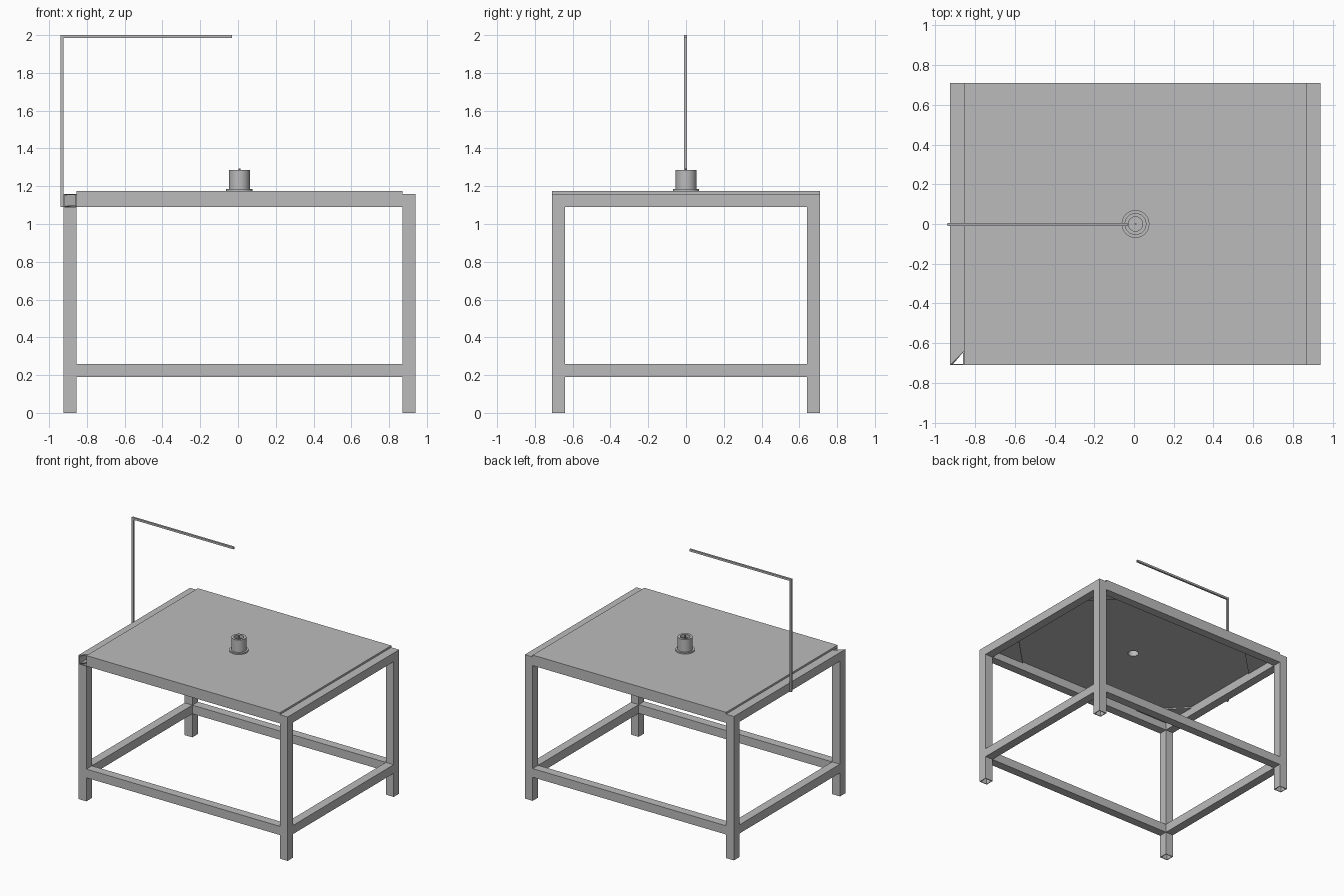
import bpy, bmesh, math
from mathutils import Matrix, Vector

cube = bpy.data.objects.get("Cube")
if cube:
    bpy.data.objects.remove(cube, do_unlink=True)

steel = bpy.data.materials.new("plain grey steel")
steel.use_nodes = True
grey = (0.5, 0.5, 0.5, 1)
steel.diffuse_color = grey
steel.node_tree.nodes["Principled BSDF"].inputs["Base Color"].default_value = grey

# Frame limits: outer and inner edges of the square tubes
XL, XR, Y, T = -0.925, 0.94, 0.71, 0.07
IL, IR, IY = XL + T, XR - T, Y - T
CX = (XL + XR) / 2
FRAME_BOTTOM, FRAME_TOP, PLATE_TOP = 1.09, 1.16, 1.175
WALL = 0.006


def finish(name, bm):
    bmesh.ops.recalc_face_normals(bm, faces=bm.faces)
    mesh = bpy.data.meshes.new(name)
    bm.to_mesh(mesh)
    bm.free()
    mesh.materials.append(steel)
    obj = bpy.data.objects.new(name, mesh)
    bpy.context.collection.objects.link(obj)
    return obj


def prism(name, outline, z0, z1, open_sides=(), caps=True):
    """Upright prism; open sides or missing caps turn it into a hollow tube."""
    bm = bmesh.new()
    low = [bm.verts.new((x, y, z0)) for x, y in outline]
    high = [bm.verts.new((x, y, z1)) for x, y in outline]
    n = len(outline)
    for i in range(n):
        j = (i + 1) % n
        if i not in open_sides:
            bm.faces.new((low[i], low[j], high[j], high[i]))
    if caps:
        bm.faces.new(low[::-1])
        bm.faces.new(high)
    obj = finish(name, bm)
    if open_sides or not caps:
        shell = obj.modifiers.new("tube wall", 'SOLIDIFY')
        shell.thickness = WALL
        shell.offset = -1
        shell.use_even_offset = True
    return obj


def rect(x0, x1, y0, y1):
    return [(x0, y0), (x1, y0), (x1, y1), (x0, y1)]


def lathe(name, profile, segments=32):
    bm = bmesh.new()
    verts = [bm.verts.new((r, 0, z)) for r, z in profile]
    edges = [bm.edges.new(pair) for pair in zip(verts, verts[1:])]
    bmesh.ops.spin(bm, geom=verts + edges, cent=(0, 0, 0), axis=(0, 0, 1),
                   angle=math.tau, steps=segments)
    bmesh.ops.remove_doubles(bm, verts=bm.verts, dist=0.0001)
    bmesh.ops.translate(bm, verts=bm.verts, vec=(CX, 0, 0))
    obj = finish(name, bm)
    bpy.ops.object.select_all(action='DESELECT')
    obj.select_set(True)
    bpy.context.view_layer.objects.active = obj
    bpy.ops.object.shade_smooth_by_angle(angle=math.radians(35))
    return obj


# Legs (open tubes) and corner gussets
G = 0.3
for side, x0, ix, sx in (("right", XL, IL, 1), ("left", IR, IR, -1)):
    for end, sy in (("front", -1), ("back", 1)):
        y0, y1 = sorted((sy * IY, sy * Y))
        prism(f"{end}_{side}_leg", rect(x0, x0 + T, y0, y1), 0, FRAME_BOTTOM, caps=False)
        prism(f"{end}_{side}_gusset",
              [(ix, sy * IY), (ix + sx * G, sy * IY), (ix, sy * (IY - G))],
              FRAME_TOP - 0.01, FRAME_TOP)

# Lower rails
for name, r in (("front", rect(IL, IR, -Y, -IY)), ("back", rect(IL, IR, IY, Y)),
                ("right", rect(XL, IL, -IY, IY)), ("left", rect(IR, XR, -IY, IY))):
    prism(f"lower_{name}_rail", r, 0.19, 0.26)

# Mitred top rails; the front right corner is left open
prism("top_front_rail", [(IL, -Y), (XR, -Y), (IR, -IY), (IL, -IY)],
      FRAME_BOTTOM, FRAME_TOP, open_sides=(3,))
prism("top_right_rail", [(XL, -Y), (IL, -IY), (IL, IY), (XL, Y)],
      FRAME_BOTTOM, FRAME_TOP, open_sides=(0,))
prism("top_back_rail", [(IL, IY), (IR, IY), (XR, Y), (XL, Y)], FRAME_BOTTOM, FRAME_TOP)
prism("top_left_rail", [(IR, -IY), (XR, -Y), (XR, Y), (IR, IY)], FRAME_BOTTOM, FRAME_TOP)

# Table plate with a round centre hole
bm = bmesh.new()
loops = [[(x, y) for x, y in rect(IL, IR, -Y, Y)],
         [(CX + 0.04 * math.cos(a * math.tau / 32), 0.04 * math.sin(a * math.tau / 32))
          for a in range(32)]]
for loop in loops:
    vs = [bm.verts.new((x, y, FRAME_TOP)) for x, y in loop]
    for a, b in zip(vs, vs[1:] + vs[:1]):
        bm.edges.new((a, b))
bmesh.ops.triangle_fill(bm, edges=bm.edges[:], use_beauty=True, use_dissolve=False)
top = bmesh.ops.extrude_face_region(bm, geom=bm.faces[:], use_keep_orig=True)["geom"]
bmesh.ops.translate(bm, verts=[v for v in top if isinstance(v, bmesh.types.BMVert)],
                    vec=(0, 0, PLATE_TOP - FRAME_TOP))
finish("table_plate", bm)

# Flanged hub with a recessed top and a hollow underside
lathe("hub", [(0, 1.26), (0.036, 1.26), (0.036, 1.285), (0.055, 1.285),
              (0.055, 1.185), (0.07, 1.185), (0.07, PLATE_TOP),
              (0.04, PLATE_TOP), (0.04, 1.25), (0, 1.25)])
lathe("hub_pin", [(0, 1.26), (0.005, 1.26), (0.005, 1.295), (0, 1.295)], 12)

# Ring of small bolts in the hub recess
bm = bmesh.new()
for i in range(8):
    a = i * math.tau / 8
    spot = Vector((CX + 0.023 * math.cos(a), 0.023 * math.sin(a), 1.263))
    bmesh.ops.create_cone(bm, cap_ends=True, segments=8, radius1=0.004, radius2=0.004,
                          depth=0.008, matrix=Matrix.Translation(spot))
finish("hub_bolts", bm)

# Overhead arm on a thin side post
prism("arm_post", rect(-0.94, XL, -0.011, 0.005), FRAME_BOTTOM, 2.0)
prism("overhead_arm", rect(XL, -0.033, -0.011, 0.005), 1.984, 2.0)
